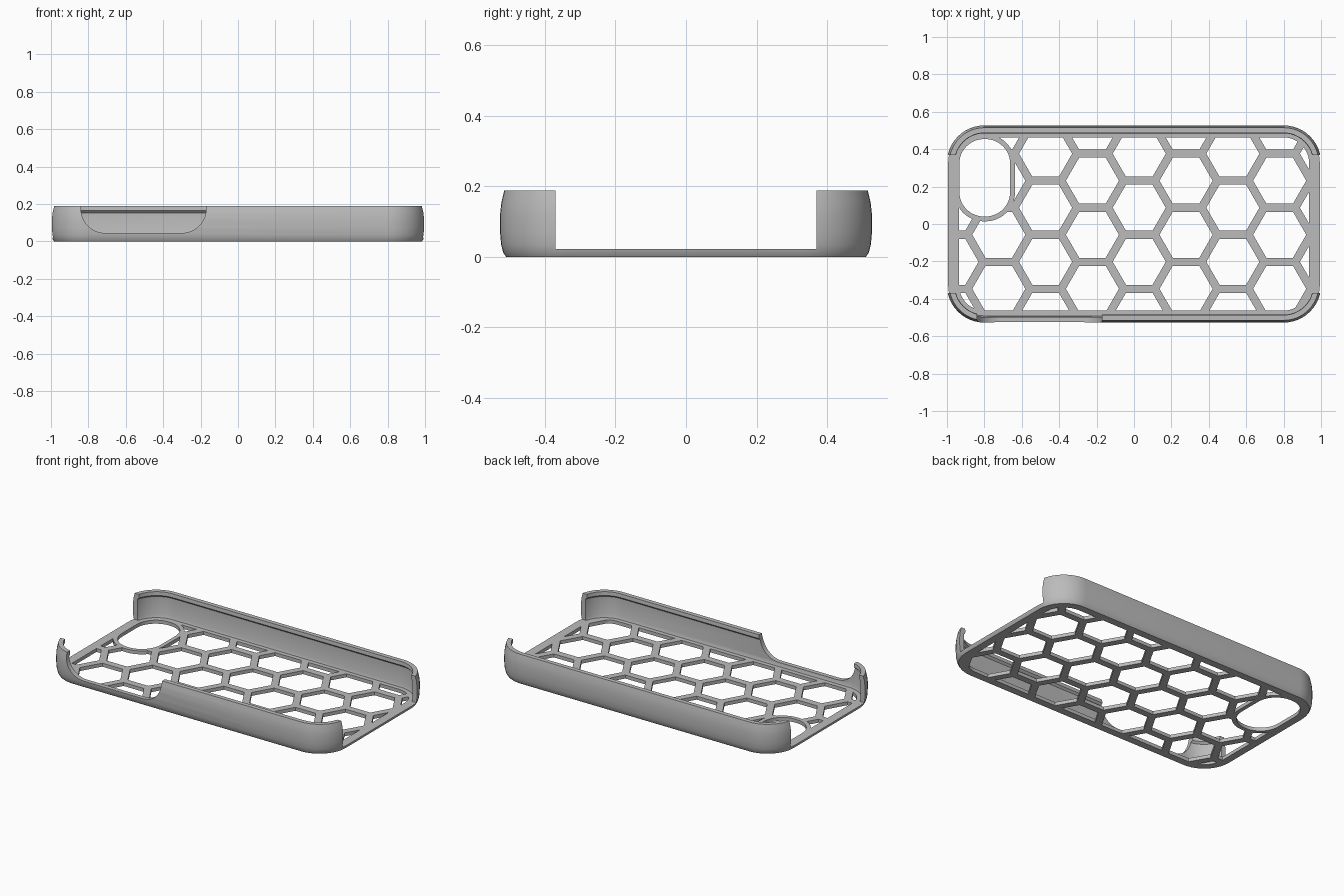
import bpy, bmesh, math

old = bpy.data.objects.get("Cube")
if old:
    bpy.data.objects.remove(old, do_unlink=True)

HX, HY, RADIUS = 1.0, 0.527, 0.2    # outer half length, half width, corner radius
FLOOR = 0.022                       # thickness of the back panel
RIM = 0.064                         # width of the solid border around the panel

grey = bpy.data.materials.new("matte_grey")
grey.use_nodes = True
colour = (0.5, 0.5, 0.5, 1)
grey.diffuse_color = colour
grey.node_tree.nodes["Principled BSDF"].inputs["Base Color"].default_value = colour


def rounded(hx, hy, r, cx=0, cy=0, steps=12):
    """Outline of a rounded rectangle, counter-clockwise."""
    pts = []
    for q, (sx, sy) in enumerate([(1, 1), (-1, 1), (-1, -1), (1, -1)]):
        for i in range(steps + 1):
            a = (q + i / steps) * math.pi / 2
            pts.append((cx + sx * (hx - r) + r * math.cos(a),
                        cy + sy * (hy - r) + r * math.sin(a)))
    return pts


def finish(name, bm):
    bmesh.ops.recalc_face_normals(bm, faces=bm.faces)
    mesh = bpy.data.meshes.new(name)
    bm.to_mesh(mesh)
    bm.free()
    mesh.materials.append(grey)
    obj = bpy.data.objects.new(name, mesh)
    bpy.context.collection.objects.link(obj)
    return obj


def prisms(name, outlines, low, high, upright=False):
    """Extrude outlines along z, or along y when upright."""
    bm = bmesh.new()
    for pts in outlines:
        rings = []
        for h in (low, high):
            rings.append([bm.verts.new((u, h, v) if upright else (u, v, h)) for u, v in pts])
        bm.faces.new(rings[0])
        bm.faces.new(rings[1])
        for i in range(len(pts)):
            j = (i + 1) % len(pts)
            bm.faces.new((rings[0][i], rings[0][j], rings[1][j], rings[1][i]))
    return finish(name, bm)


def cut(target, cutter):
    """Subtract the cutter and remove it."""
    mod = target.modifiers.new("cut", 'BOOLEAN')
    mod.operation, mod.solver, mod.object = 'DIFFERENCE', 'EXACT', cutter
    bpy.context.view_layer.objects.active = target
    bpy.ops.object.modifier_apply(modifier=mod.name)
    bpy.data.objects.remove(cutter, do_unlink=True)


# Side wall with its border: a section (inset, height) swept round the outline
section = [(0.017, 0), (0.009, 0.012), (0.003, 0.035), (0, 0.07), (0, 0.12),
           (0.004, 0.155), (0.012, 0.188), (0.04, 0.188), (0.042, 0.165),
           (0.03, 0.153), (0.03, 0.04), (0.036, FLOOR), (RIM, FLOOR), (RIM, 0)]
bm = bmesh.new()
rings = [[bm.verts.new((x, y, z)) for x, y in rounded(HX - d, HY - d, RADIUS - d)]
         for d, z in section]
for k, ring in enumerate(rings):
    above = rings[(k + 1) % len(rings)]
    for i in range(len(ring)):
        j = (i + 1) % len(ring)
        bm.faces.new((ring[i], ring[j], above[j], above[i]))
wall = finish("side_wall", bm)

# Open ends, and the rounded notch in the front wall
cut(wall, prisms("end_cutter", [[(-2, -0.37), (2, -0.37), (2, 0.37), (-2, 0.37)]], FLOOR, 1))
cut(wall, prisms("notch_cutter", [rounded(0.335, 0.2, 0.13, -0.505, 0.245)], -0.7, -0.4, True))

# Honeycomb holes, kept clear of the ring round the camera opening
pitch, hole = 0.289, 0.142
column_step = pitch * math.sqrt(3) / 2
hexes = []
for col in range(-4, 5):
    for row in range(-3, 4):
        cx = 0.028 + col * column_step
        cy = 0.087 + (row + (col % 2) / 2) * pitch
        hexes.append([(cx + hole * math.cos(i * math.pi / 3),
                       cy + hole * math.sin(i * math.pi / 3)) for i in range(6)])
holes = prisms("honeycomb_cutter", hexes, -0.1, 0.1)
cam_x, cam_y, cam_w, cam_h = -0.798, 0.247, 0.136, 0.207
cut(holes, prisms("ring_cutter", [rounded(cam_w + 0.026, cam_h + 0.026, 0.158, cam_x, cam_y)],
                  -0.2, 0.2))

# Back panel
panel = prisms("honeycomb_panel", [rounded(HX - RIM, HY - RIM, RADIUS - RIM)], 0, FLOOR)
cut(panel, holes)
cut(panel, prisms("camera_cutter", [rounded(cam_w, cam_h, 0.132, cam_x, cam_y)], -0.1, 0.1))

# Smooth shading with sharp edges kept
for obj in (wall, panel):
    bpy.ops.object.select_all(action='DESELECT')
    obj.select_set(True)
    bpy.context.view_layer.objects.active = obj
    bpy.ops.object.shade_smooth_by_angle(angle=math.radians(30))
